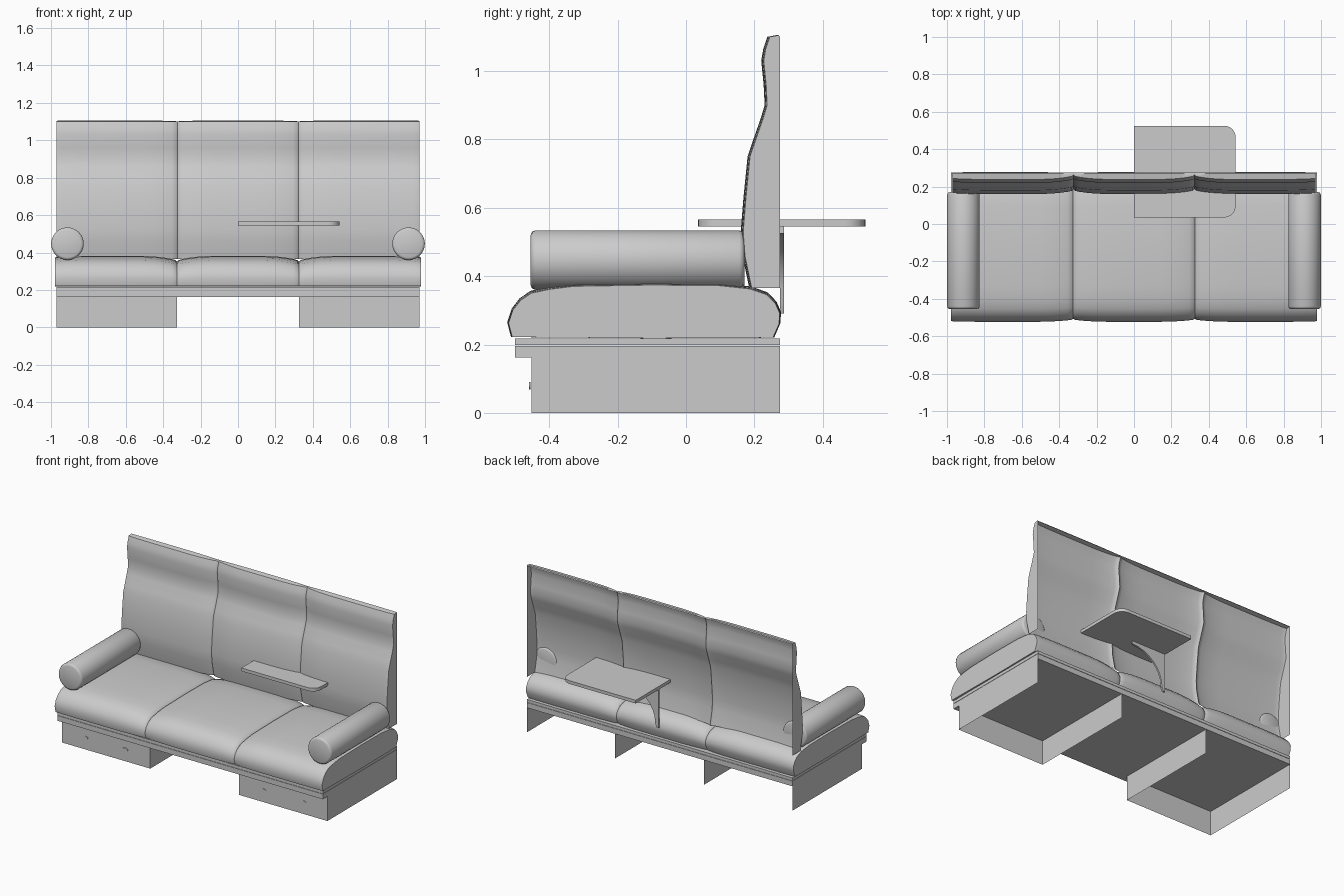
import bpy, bmesh, math
from mathutils import Matrix

if "Cube" in bpy.data.objects:
    bpy.data.objects.remove(bpy.data.objects["Cube"])

PANEL = 0.325          # half width seam position
OUTER = 0.97


def finish(name, bm, angle=35):
    bmesh.ops.remove_doubles(bm, verts=bm.verts, dist=1e-5)
    bmesh.ops.recalc_face_normals(bm, faces=bm.faces)
    me = bpy.data.meshes.new(name)
    bm.to_mesh(me)
    bm.free()
    ob = bpy.data.objects.new(name, me)
    bpy.context.collection.objects.link(ob)
    bpy.ops.object.select_all(action='DESELECT')
    ob.select_set(True)
    bpy.context.view_layer.objects.active = ob
    bpy.ops.object.shade_smooth_by_angle(angle=math.radians(angle))
    return ob


def box(name, x0, x1, y0, y1, z0, z1):
    bm = bmesh.new()
    m = Matrix.Translation(((x0 + x1) / 2, (y0 + y1) / 2, (z0 + z1) / 2))
    bmesh.ops.create_cube(bm, size=1, matrix=m @ Matrix.Diagonal((x1 - x0, y1 - y0, z1 - z0, 1)))
    return finish(name, bm)


def prism(name, pts, direction):
    bm = bmesh.new()
    f = bm.faces.new([bm.verts.new(p) for p in pts])
    r = bmesh.ops.extrude_face_region(bm, geom=[f], use_keep_orig=True)
    vs = [g for g in r['geom'] if isinstance(g, bmesh.types.BMVert)]
    bmesh.ops.translate(bm, verts=vs, vec=direction)
    return finish(name, bm)


def loft(name, rows, closed):
    bm = bmesh.new()
    rings = [[bm.verts.new(p) for p in row] for row in rows]
    n = len(rings[0])
    for a, b in zip(rings, rings[1:]):
        for i in range(n if closed else n - 1):
            j = (i + 1) % n
            bm.faces.new((a[i], a[j], b[j], b[i]))
    bm.faces.new(rings[0])
    bm.faces.new(rings[-1])
    return finish(name, bm)


# x stations with the depth of the upholstery pinch (1 at seams)
DIPS = [(0, 1), (0.008, 0.7), (0.03, 0.5), (0.07, 0.28), (0.12, 0.1), (0.19, 0)]


def stations(end_pinch):
    out = []
    for c in (-1, 0, 1):
        left = [(c * 0.647 - 0.3235 + d, w * (end_pinch if c == -1 else 1)) for d, w in DIPS]
        right = [(c * 0.647 + 0.3235 - d, w * (end_pinch if c == 1 else 1)) for d, w in reversed(DIPS)]
        out += left + right
        if c < 1:
            out.pop()      # the shared seam is added by the next panel
    return out


# seat cushions: rounded side profile, pinched at the two seams
SEAT = [(-0.512, 0.222), (-0.523, 0.265), (-0.51, 0.305), (-0.487, 0.335), (-0.455, 0.357),
        (-0.40, 0.369), (-0.33, 0.378), (-0.1, 0.382), (0.1, 0.38), (0.19, 0.37),
        (0.24, 0.352), (0.265, 0.325), (0.278, 0.295), (0.276, 0.262), (0.258, 0.22), (-0.1, 0.218)]
loft("seat_cushions", [[(x * 1.007, -0.12 + (y + 0.12) * (1 - 0.04 * w), 0.22 + (z - 0.22) * (1 - 0.2 * w))
                        for y, z in SEAT] for x, w in stations(0.25)], True)

# backrest: upholstered shell, open at the rear
BACK = [(0.185, 0.365), (0.165, 0.46), (0.16, 0.53), (0.168, 0.63), (0.18, 0.75), (0.197, 0.80),
        (0.218, 0.86), (0.23, 0.90), (0.227, 0.96), (0.22, 1.03), (0.226, 1.065), (0.238, 1.1)]
loft("backrest", [[(x, y + 0.025 * w, z) for y, z in BACK] +
                  [(x, 0.27, 1.106 - 0.006 * w), (x, 0.275, 1.1), (x, 0.275, 0.365)][:2]
                  + [] for x, w in stations(0.3)], False).name = "backrest_front"
# side walls of the backrest reach the rear plane
bpy.data.objects.remove(bpy.data.objects["backrest_front"])
bm = bmesh.new()
rings = []
for x, w in stations(0.3):
    pts = [(x, y + 0.025 * w, z) for y, z in BACK] + [(x, 0.27, 1.106 - 0.006 * w), (x, 0.275, 1.1)]
    rings.append([bm.verts.new(p) for p in pts])
for a, b in zip(rings, rings[1:]):
    for i in range(len(a) - 1):
        bm.faces.new((a[i], a[i + 1], b[i + 1], b[i]))
for ring in (rings[0], rings[-1]):
    corner = bm.verts.new((ring[0].co.x, 0.275, 0.365))
    bm.faces.new(ring + [corner])
finish("backrest", bm)

# boards under the seat
box("lower_board", -OUTER, OUTER, -0.5, 0.275, 0.162, 0.196)
box("upper_board", -OUTER, OUTER, -0.5, 0.275, 0.198, 0.217)

for s, side in ((-1, "left"), (1, "right")):
    # bolster armrest
    bm = bmesh.new()
    m = Matrix.Translation((s * 0.912, -0.142, 0.447)) @ Matrix.Rotation(math.pi / 2, 4, 'X')
    bmesh.ops.create_cone(bm, cap_ends=True, segments=32, radius1=0.087, radius2=0.087, depth=0.625, matrix=m)
    rims = [e for e in bm.edges if any(len(f.verts) > 4 for f in e.link_faces)]
    bmesh.ops.bevel(bm, geom=rims, offset=0.014, segments=2, profile=0.5, affect='EDGES')
    finish(side + "_bolster", bm, 50)

    # base cabinet: thin front and side panels, open below and behind
    bm = bmesh.new()
    path = [(PANEL, 0.275), (PANEL, -0.452), (OUTER, -0.452), (OUTER, 0.275)]
    cols = [[bm.verts.new((s * x, y, z)) for z in (0, 0.162)] for x, y in path]
    for a, b in zip(cols, cols[1:]):
        bm.faces.new((a[0], b[0], b[1], a[1]))
    finish(side + "_base", bm)

    # oval knobs on the cabinet front
    for i, x in enumerate((0.505, 0.797)):
        bm = bmesh.new()
        m = Matrix.Translation((s * x, -0.457, 0.08)) @ Matrix.Diagonal((0.02, 1, 0.011, 1))
        bmesh.ops.create_cone(bm, cap_ends=True, segments=20, radius1=1, radius2=1, depth=0.003,
                              matrix=m @ Matrix.Rotation(math.pi / 2, 4, 'X'))
        finish(f"{side}_knob_{i + 1}", bm)

# side table with two rounded corners
R = 0.06
top = [(0, 0.525, 0.545), (0, 0.035, 0.545)]
for cy, a0 in ((0.035 + R, -90), (0.525 - R, 0)):
    for k in range(7):
        a = math.radians(a0 + k * 15)
        top.append((0.543 - R + R * math.cos(a), cy + R * math.sin(a), 0.545))
prism("table_top", top, (0, 0, 0.021))

# curved bracket under the table
fin = [(0, 0.275, 0.545), (0, 0.275, 0.29), (0.015, 0.275, 0.29)]
for k in range(9):
    a = math.radians(k * 90 / 8)
    fin.append((0.25 - 0.225 * math.cos(a), 0.275, 0.32 + 0.205 * math.sin(a)))
fin.append((0.25, 0.275, 0.545))
prism("table_bracket", fin, (0, 0.011, 0))
